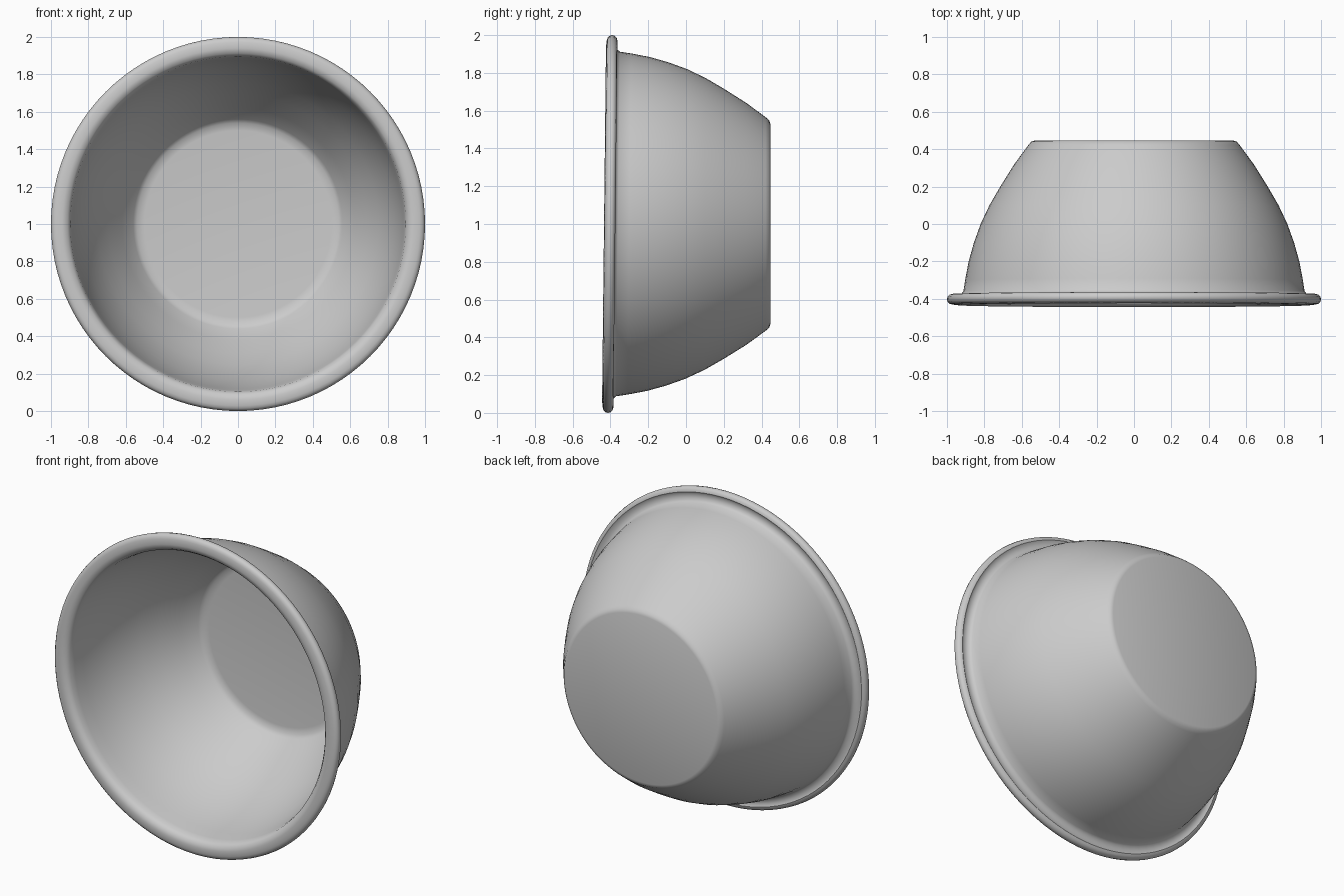
import bpy, bmesh, math
from mathutils import Matrix, Vector

cube = bpy.data.objects.get("Cube")
if cube:
    bpy.data.objects.remove(cube, do_unlink=True)

SEGMENTS = 96

# Plain grey finish
grey = bpy.data.materials.new("plain_grey")
grey.use_nodes = True
colour = (0.6, 0.6, 0.6, 1)
grey.diffuse_color = colour
shader = next(n for n in grey.node_tree.nodes if n.type == 'BSDF_PRINCIPLED')
shader.inputs["Base Color"].default_value = colour
shader.inputs["Roughness"].default_value = 0.6

# Cross-section as (radius, depth): outer base, wall, rolled rim, inner wall, floor
outer = [(0, 0.447), (0.53, 0.447), (0.55, 0.44), (0.565, 0.422), (0.64, 0.32),
         (0.715, 0.2), (0.773, 0.1), (0.82, 0), (0.856, -0.1), (0.884, -0.2),
         (0.903, -0.3), (0.912, -0.36), (0.925, -0.375), (0.955, -0.382)]
rim_centre, rim_radius = Vector((0.972, -0.402)), 0.028
rim = [tuple(rim_centre + rim_radius * Vector((math.cos(a), math.sin(a))))
       for a in (math.radians(d) for d in range(90, -91, -30))]
inner = [(0.94, -0.434), (0.912, -0.425), (0.897, -0.405), (0.89, -0.37),
         (0.88, -0.3), (0.862, -0.2), (0.834, -0.1), (0.798, 0), (0.752, 0.1),
         (0.693, 0.2), (0.62, 0.315), (0.56, 0.4), (0.54, 0.418), (0.5, 0.423),
         (0, 0.423)]

# Spin the cross-section round the front-to-back axis
bm = bmesh.new()
points = [bm.verts.new((r, y, 0)) for r, y in outer + rim + inner]
edges = [bm.edges.new(pair) for pair in zip(points, points[1:])]
bmesh.ops.spin(bm, geom=points + edges, cent=(0, 0, 0), axis=(0, 1, 0),
               angle=math.tau, steps=SEGMENTS, use_duplicate=False)
bmesh.ops.remove_doubles(bm, verts=bm.verts, dist=0.0005)
bmesh.ops.recalc_face_normals(bm, faces=bm.faces)

# The open end leans very slightly, fading out towards the flat base
for v in bm.verts:
    v.co.y += 0.011 * v.co.z * min(1, max(0, (0.4 - v.co.y) / 0.7))
bmesh.ops.transform(bm, matrix=Matrix.Translation((0, 0, 1)), verts=bm.verts)

mesh = bpy.data.meshes.new("bowl")
bm.to_mesh(mesh)
bm.free()
mesh.materials.append(grey)
bowl = bpy.data.objects.new("bowl", mesh)
bpy.context.collection.objects.link(bowl)

# Smooth shading with a crisp base edge
bpy.context.view_layer.objects.active = bowl
bowl.select_set(True)
bpy.ops.object.shade_smooth_by_angle(angle=math.radians(40))
